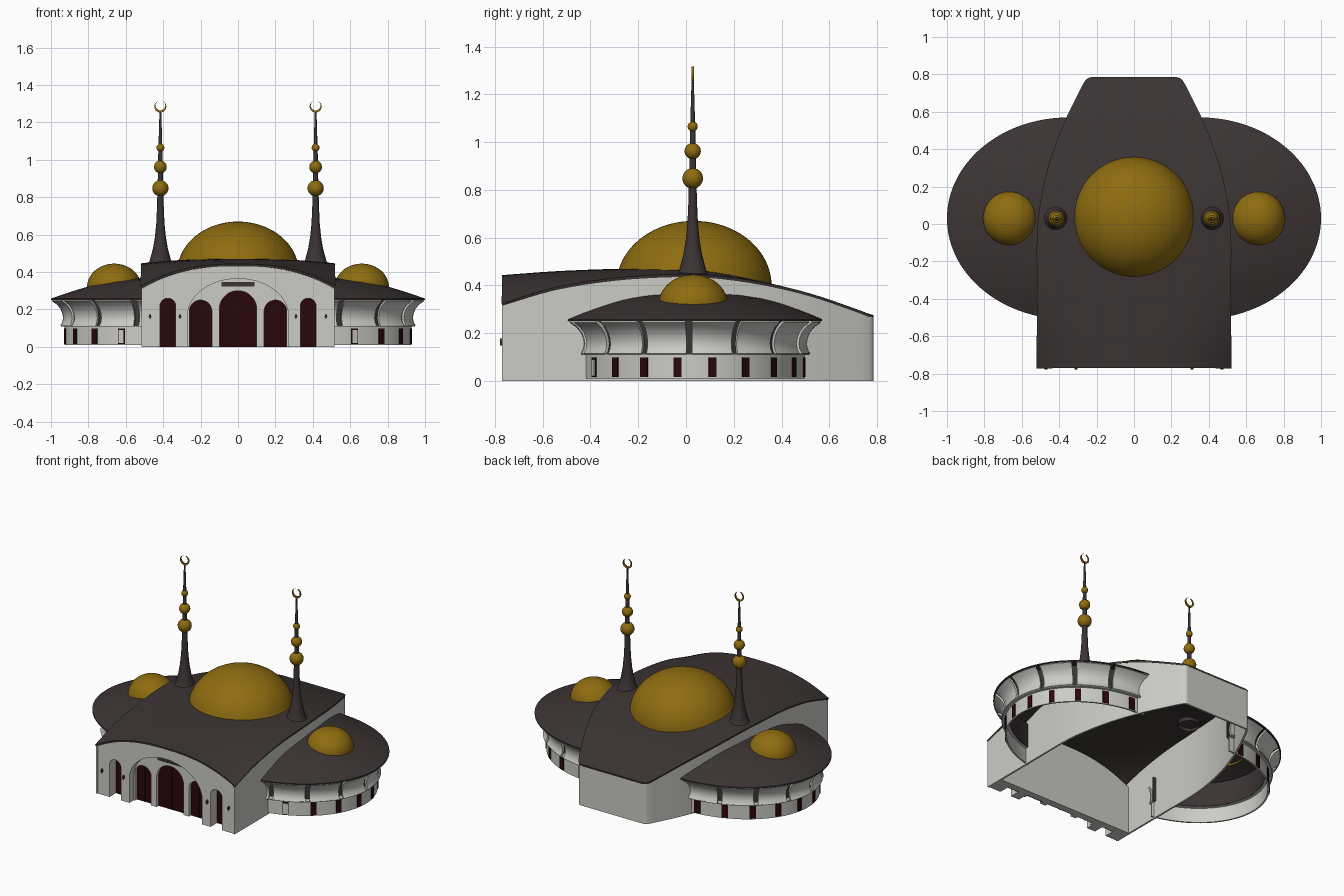
import bpy, bmesh, math
from mathutils import Vector

cube = bpy.data.objects.get("Cube")
if cube:
    bpy.data.objects.remove(cube, do_unlink=True)


def material(name, r, g, b):
    m = bpy.data.materials.new(name)
    m.use_nodes = True
    m.diffuse_color = (r, g, b, 1)
    m.node_tree.nodes["Principled BSDF"].inputs["Base Color"].default_value = (r, g, b, 1)
    return m


WHITE = material("white plaster", 0.6, 0.6, 0.57)
DARK = material("dark roofing", 0.045, 0.034, 0.034)
GOLD = material("gold", 0.27, 0.15, 0.005)
RED = material("dark red wood", 0.022, 0.002, 0.003)


def finish(name, bm, mat, thick=0, smooth=True):
    bmesh.ops.remove_doubles(bm, verts=bm.verts, dist=0.0001)
    bmesh.ops.recalc_face_normals(bm, faces=bm.faces)
    mesh = bpy.data.meshes.new(name)
    bm.to_mesh(mesh)
    bm.free()
    mesh.materials.append(mat)
    ob = bpy.data.objects.new(name, mesh)
    bpy.context.collection.objects.link(ob)
    bpy.ops.object.select_all(action="DESELECT")
    ob.select_set(True)
    bpy.context.view_layer.objects.active = ob
    if thick:
        mod = ob.modifiers.new("thickness", "SOLIDIFY")
        mod.thickness, mod.offset = thick, 0
        bpy.ops.object.modifier_apply(modifier=mod.name)
    if smooth:
        bpy.ops.object.shade_smooth_by_angle(angle=math.radians(35))
    return ob


def grid(name, rows, mat, thick=0):
    """Surface through equal-length rows of points."""
    bm = bmesh.new()
    vs = [[bm.verts.new(p) for p in row] for row in rows]
    for a, b in zip(vs, vs[1:]):
        for i in range(len(a) - 1):
            bm.faces.new((a[i], a[i + 1], b[i + 1], b[i]))
    return finish(name, bm, mat, thick)


def prism(name, outline, y0, y1, mat):
    """Extrude an (x, z) outline along y."""
    bm = bmesh.new()
    face = bm.faces.new([bm.verts.new((x, y0, z)) for x, z in outline])
    new = bmesh.ops.extrude_face_region(bm, geom=[face])["geom"]
    bmesh.ops.translate(bm, vec=(0, y1 - y0, 0),
                        verts=[v for v in new if isinstance(v, bmesh.types.BMVert)])
    return finish(name, bm, mat, smooth=False)


def turn(profile, cx, cy, n):
    return [[(cx + r * math.cos(2 * math.pi * i / n), cy + r * math.sin(2 * math.pi * i / n), z)
             for i in range(n + 1)] for r, z in profile]


def cap(z, r, h, low):
    """Profile of an ellipsoid from the angle low up to its top."""
    angles = [math.radians(low + (90 - low) * i / 20) for i in range(21)]
    return [(r * math.cos(a), z + h * math.sin(a)) for a in angles]


# Hall plan and roof heights: y, half width, eave height, ridge height
KEYS = [Vector(k) for k in (
    (-.77, .515, .32, .437), (-.55, .515, .385, .453), (-.3, .515, .425, .463),
    (-.06, .515, .44, .465), (.1, .5, .437, .457), (.32, .452, .407, .41),
    (.53, .375, .357, .357), (.72, .283, .292, .292), (.765, .257, .275, .275),
    (.78, .24, .271, .271), (.785, .22, .27, .27))]


def hall(y):
    """Cubic interpolation of the hall's measures at y."""
    i = max([k for k in range(len(KEYS) - 1) if KEYS[k][0] <= y], default=0)
    a, b = KEYS[i], KEYS[i + 1]
    t = min(1, max(0, (y - a[0]) / (b[0] - a[0])))
    ma = (b - KEYS[i - 1]) / (b[0] - KEYS[i - 1][0]) if i else (b - a) / (b[0] - a[0])
    nxt = KEYS[i + 2] if i + 2 < len(KEYS) else b
    mb = (nxt - a) / (nxt[0] - a[0])
    h = b[0] - a[0]
    v = (a * (2*t**3 - 3*t*t + 1) + ma * h * (t**3 - 2*t*t + t)
         + b * (3*t*t - 2*t**3) + mb * h * (t**3 - t*t))
    return v[1], v[2], v[3]


def roof_z(u, y):
    w, eave, ridge = hall(y)
    return eave + (ridge - eave) * (1 - abs(u) ** 2.5)


stations = [a[0] + (b[0] - a[0]) * t / 4 for a, b in zip(KEYS, KEYS[1:]) for t in range(4)] + [KEYS[-1][0]]
spread = [i / 16 - 1 for i in range(33)]

# Hall roof and walls
grid("hall_roof", [[(u * (hall(y)[0] + .003), y, roof_z(u, y)) for u in spread] for y in stations], DARK, .012)
path = ([(-hall(y)[0] + .006, y) for y in stations] + [(hall(y)[0] - .006, y) for y in reversed(stations)])
path = [(x, min(y, .778)) for x, y in path]
grid("hall_walls", [[(x, y, 0) for x, y in path],
                    [(x, y, hall(y)[1] - .004) for x, y in path]], WHITE, .012)


# Front facade with an arched niche and arched doorways
def arch(cx, half, top, rise=None):
    rise = rise or half
    pts = [(cx - half, -.02), (cx + half, -.02)]
    for i in range(25):
        a = math.pi * i / 24
        pts.append((cx + half * math.cos(a), top - rise + rise * math.sin(a)))
    return pts


outline = [(-.513, 0), (.513, 0)] + [(-u * .513, roof_z(u, -.77) - .006) for u in spread]
facade = prism("front_facade", outline, -.766, -.65, WHITE)


def cut(cutter):
    mod = facade.modifiers.new("cut", "BOOLEAN")
    mod.object, mod.operation, mod.solver = cutter, "DIFFERENCE", "EXACT"
    cutter.hide_render = True
    cutter.hide_set(True)


cut(prism("niche_cutter", arch(0, .27, .365, .2), -.8, -.72, WHITE))
DOORS = [("middle", 0, .1, .3), ("inner_left", .2, .06, .25), ("inner_right", -.2, .06, .25),
         ("outer_left", .375, .042, .26), ("outer_right", -.375, .042, .26)]
for label, x, half, top in DOORS:
    cut(prism(label + "_door_cutter", arch(x, half, top), -.8, -.695, WHITE))
    shape = [(px, max(pz, 0)) for px, pz in arch(x, half + .003, top + .003)]
    prism(label + "_door", shape, -.699, -.692, RED)
    prism(label + "_door_seam", [(x - .002, 0), (x + .002, 0), (x + .002, top), (x - .002, top)],
          -.702, -.699, RED)
prism("name_plate", [(-.088, .322), (.088, .322), (.088, .346), (-.088, .346)], -.728, -.72, DARK)
for x in (-.47, -.31, .31, .47):
    prism("wall_lamp", [(x, .148), (x + .008, .163), (x, .178), (x - .008, .163)], -.778, -.766, DARK)

# Main dome, its foot following the roof
rows = turn(cap(.4, .325, .27, 0), 0, .033, 64)
grid("main_dome", [[(x, y, max(z, roof_z(x / hall(y)[0], y))) for x, y, z in row] for row in rows], GOLD)

# Wings, each built as sweeps around a half ellipse
CX, CY, A, B = .35, .03, .65, .54


def ellipse(side, deg, d, z, scale=1):
    a = math.radians(deg)
    return (side * (CX + scale * (A + d) * math.cos(a)), CY + scale * (B + d) * math.sin(a), z)


def sweep(name, side, profile, start, end, mat, thick=0):
    n = max(1, round((end - start) / 3))
    angles = [start + (end - start) * i / n for i in range(n + 1)]
    return grid(name, [[ellipse(side, t, d, z) for t in angles] for d, z in profile], mat, thick)


FLARE = [(-.056, .112), (-.066, .13), (-.071, .155), (-.067, .18), (-.057, .205), (-.037, .23), (-.009, .25)]
START, END = -76, 91
GAPS = [-71 + 23 * i for i in range(7)]
for side, label in ((1, "left"), (-1, "right")):
    # Sloping roof, trimmed where it meets the hall
    rows = []
    for s, z in ((1, .25), (1, .258), (.9, .281), (.8, .302), (.67, .327), (.55, .345), (.35, .362), (0, .372)):
        row = []
        for i in range(61):
            x, y, _ = ellipse(side, -90 + 3 * i, 0, z, s)
            row.append((side * max(abs(x), hall(y)[0] - .008), y, z))
        rows.append(row)
    grid(label + "_wing_roof", rows, DARK)
    # Lower wall, ledge and the dark lining behind the panels
    sweep(label + "_wing_wall", side, [(-.077, .01), (-.077, .112)], START, END, WHITE, .01)
    sweep(label + "_wing_ledge", side, [(-.1, .108), (-.054, .108), (-.054, .114), (-.1, .114)],
          START, END, WHITE)
    sweep(label + "_wing_lining", side, [(-.096, .114), (-.096, .275)], START, END, DARK, .006)
    # Flared panels parted by narrow gaps
    edges = [START] + [e for g in GAPS for e in (g - 1.4, g + 1.4)] + [END]
    for t0, t1 in zip(edges[::2], edges[1::2]):
        sweep(label + "_flared_panel", side, FLARE, t0, t1, WHITE, .013)
    # Ground-floor windows and the framed side door
    for i in range(9):
        t = -62 + 18 * i
        sweep(label + "_window", side, [(-.07, .016), (-.07, .098)], t - 2, t + 2, RED, .006)
        if i == 0:
            sweep(label + "_side_door", side, [(-.066, .02), (-.066, .09)], t - 1.5, t + 1.5, WHITE, .004)
    grid(label + "_wing_dome", turn(cap(.32, .145, .125, -5), side * .662, CY, 48), GOLD)

    # Minaret with gold balls and a crescent finial
    mx, my = side * .415, .028
    shaft = [(.066, .42), (.066, .448), (.058, .458), (.052, .48), (.039, .53), (.029, .59),
             (.022, .66), (.018, .75), (.014, .9), (.011, 1.05), (.005, 1.25), (0, 1.256)]
    grid(label + "_minaret", turn(shaft, mx, my, 24), DARK)
    for z, r in ((.848, .043), (.962, .034), (1.065, .021)):
        grid(label + "_minaret_ball", turn(cap(z, r, r, -90), mx, my, 24), GOLD)
    horns = [math.radians(107 + 326 * i / 32) for i in range(33)]
    outer = [(mx + .032 * math.cos(a), 1.285 + .032 * math.sin(a)) for a in horns]
    dx, dz = outer[0][0] - mx, outer[0][1] - 1.291
    r, a0 = math.hypot(dx, dz), math.atan2(dz, dx)
    arc = [a0 + (3 * math.pi - 2 * a0) * i / 32 for i in range(31, 0, -1)]
    inner = [(mx + r * math.cos(a), 1.291 + r * math.sin(a)) for a in arc]
    prism(label + "_crescent", outer + inner, my - .005, my + .005, GOLD)
